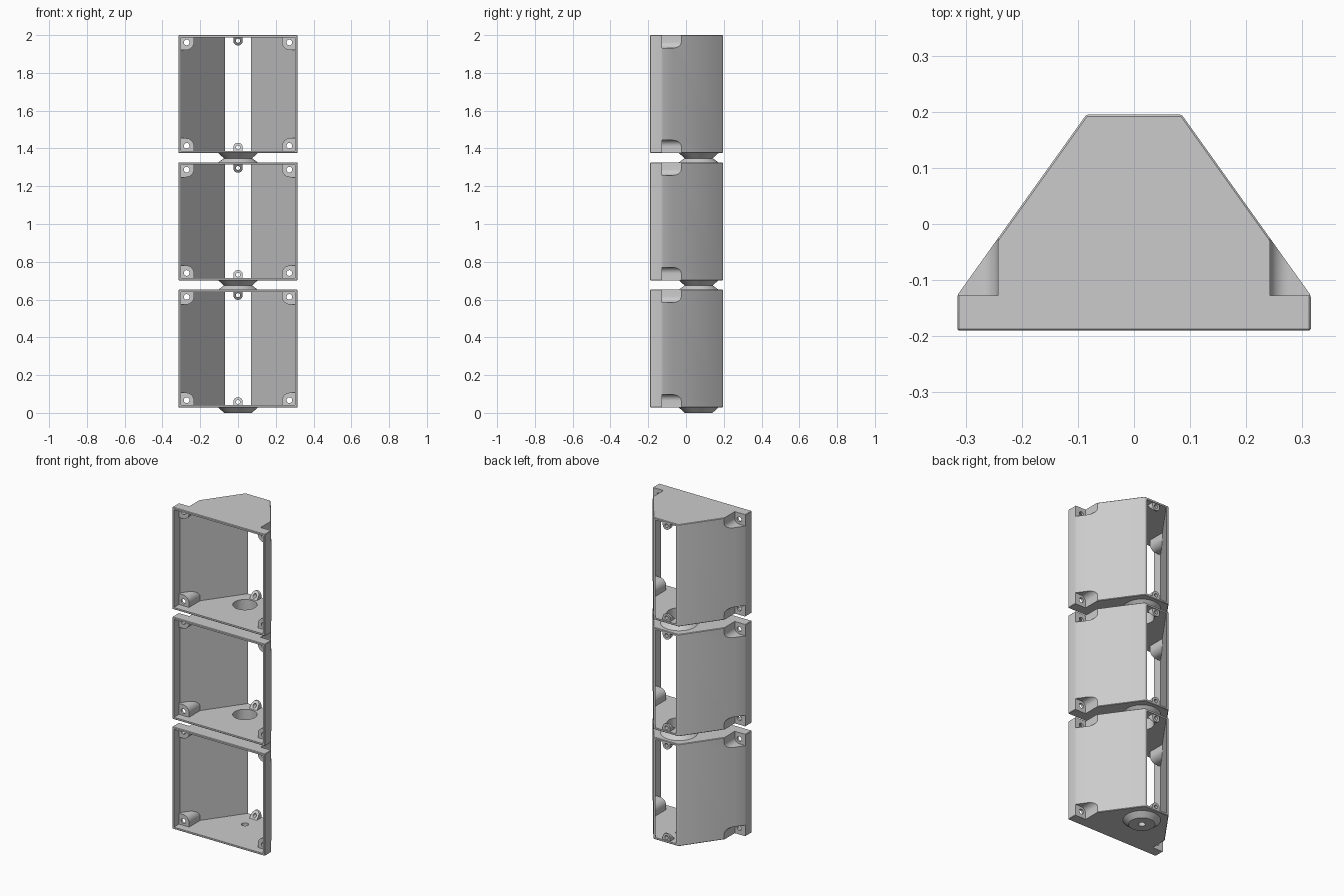
import bpy, bmesh, math
from mathutils import Vector

cube = bpy.data.objects.get("Cube")
if cube:
    bpy.data.objects.remove(cube)

grey = bpy.data.materials.new("light grey")
grey.use_nodes = True
grey.diffuse_color = (0.6, 0.6, 0.6, 1)
grey.node_tree.nodes["Principled BSDF"].inputs["Base Color"].default_value = (0.6, 0.6, 0.6, 1)

H = 0.625            # module height
BASE = 0.028         # bottom of the lowest module
PITCH = 0.6735       # spacing of modules
WALL = 0.0125
PORT_Y = 0.067       # centre of the connecting ports


def new_object(name, bm):
    bmesh.ops.recalc_face_normals(bm, faces=bm.faces)
    mesh = bpy.data.meshes.new(name)
    bm.to_mesh(mesh)
    bm.free()
    ob = bpy.data.objects.new(name, mesh)
    bpy.context.collection.objects.link(ob)
    mesh.materials.append(grey)
    return ob


def loft(name, start, end):
    """Closed solid between two matching outlines."""
    bm = bmesh.new()
    a = [bm.verts.new(p) for p in start]
    b = [bm.verts.new(p) for p in end]
    bm.faces.new(a)
    bm.faces.new(b)
    for i in range(len(a)):
        j = (i + 1) % len(a)
        bm.faces.new((a[i], a[j], b[j], b[i]))
    return new_object(name, bm)


def prism_z(name, outline, lo, hi):
    return loft(name, [(x, y, lo) for x, y in outline], [(x, y, hi) for x, y in outline])


def prism_y(name, outline, lo, hi):
    return loft(name, [(x, lo, z) for x, z in outline], [(x, hi, z) for x, z in outline])


def circle(cx, cy, r, n=40):
    return [(cx + r * math.cos(math.tau * i / n), cy + r * math.sin(math.tau * i / n)) for i in range(n)]


def cone(name, z1, r1, z2, r2):
    return loft(name, [(x, y, z1) for x, y in circle(0, PORT_Y, r1)],
                [(x, y, z2) for x, y in circle(0, PORT_Y, r2)])


def bake(ob):
    """Apply the modifiers of an object."""
    deps = bpy.context.evaluated_depsgraph_get()
    mesh = bpy.data.meshes.new_from_object(ob.evaluated_get(deps))
    ob.modifiers.clear()
    ob.data = mesh


def combine(ob, tool, operation="DIFFERENCE"):
    mod = ob.modifiers.new("cut", "BOOLEAN")
    mod.operation, mod.object, mod.solver = operation, tool, "EXACT"
    bake(ob)
    bpy.data.objects.remove(tool)


def mirrored(half):
    return half + [(-x, y) for x, y in reversed(half)]


def corner(sx, top, inner, height, radius):
    """Corner outline in x and z with one rounded inner corner."""
    pts = [(0.35, -0.05), (0.35, height)]
    for i in range(9):
        a = math.pi / 2 * (1 + i / 8)
        pts.append((inner + radius + radius * math.cos(a), height - radius + radius * math.sin(a)))
    pts.append((inner, -0.05))
    return [(sx * x, H - z if top else z) for x, z in pts]


corners = [(sx, top) for sx in (-1, 1) for top in (False, True)]

# Outer body with slightly chamfered edges
body = prism_z("body", mirrored([(0.315, -0.19), (0.315, -0.127), (0.085, 0.195)]), 0, H)
bevel = body.modifiers.new("chamfer", "BEVEL")
bevel.width, bevel.segments = 0.003, 1
bake(body)

# Cavity open at front and back, leaving the screw bosses standing
cavity = prism_z("cavity", mirrored([(0.302, -0.25), (0.302, -0.1305), (0.069, 0.195), (0.069, 0.25)]),
                 WALL, H - WALL)
for sx, top in corners:
    combine(cavity, prism_y("boss", corner(sx, top, 0.233, 0.079, 0.042), -0.141, 0.1))

# Sloped rear lugs at the middle of floor and roof
for top in (False, True):
    outline = [(0.025, -0.02)]
    outline += [(0.025 * math.cos(math.pi * i / 16), 0.03 + 0.025 * math.sin(math.pi * i / 16)) for i in range(17)]
    outline += [(-0.025, -0.02)]
    level = lambda z: H - z if top else z
    lug = loft("lug", [(x, 0.137 + 0.8 * z, level(z)) for x, z in outline],
               [(x, 0.19, level(z)) for x, z in outline])
    combine(lug, prism_y("lug_hole", circle(0, level(0.03), 0.011, 20), 0.05, 0.25))
    combine(cavity, lug)
combine(body, cavity)

# Rear pockets and screw holes in the four corners
for sx, top in corners:
    combine(body, prism_y("pocket", corner(sx, top, 0.242, 0.069, 0.033), -0.127, 0.1))
    z = H - 0.039 if top else 0.039
    combine(body, prism_y("screw_hole", circle(sx * 0.272, z, 0.015, 24), -0.16, -0.1))

# Three stacked modules with conical connectors
names = ("lower_housing", "middle_housing", "upper_housing")
for i, name in enumerate(names):
    ob = bpy.data.objects.new(name, body.data.copy())
    bpy.context.collection.objects.link(ob)
    combine(ob, cone("plug", -BASE, 0.073, 0.004, 0.109), "UNION")
    if i < 2:
        combine(ob, cone("socket", H - 0.004, 0.109, H + 0.0205, 0.076), "UNION")
        combine(ob, prism_z("top_port", circle(0, PORT_Y, 0.068), H - 0.03, H + 0.1))
    port = 0.068 if i else 0.02
    combine(ob, prism_z("floor_port", circle(0, PORT_Y, port), -0.1, 0.03))
    ob.location = Vector((0, 0, BASE + i * PITCH))
    bpy.ops.object.select_all(action="DESELECT")
    ob.select_set(True)
    bpy.context.view_layer.objects.active = ob
    bpy.ops.object.shade_smooth_by_angle(angle=math.radians(30))

bpy.data.objects.remove(body)
